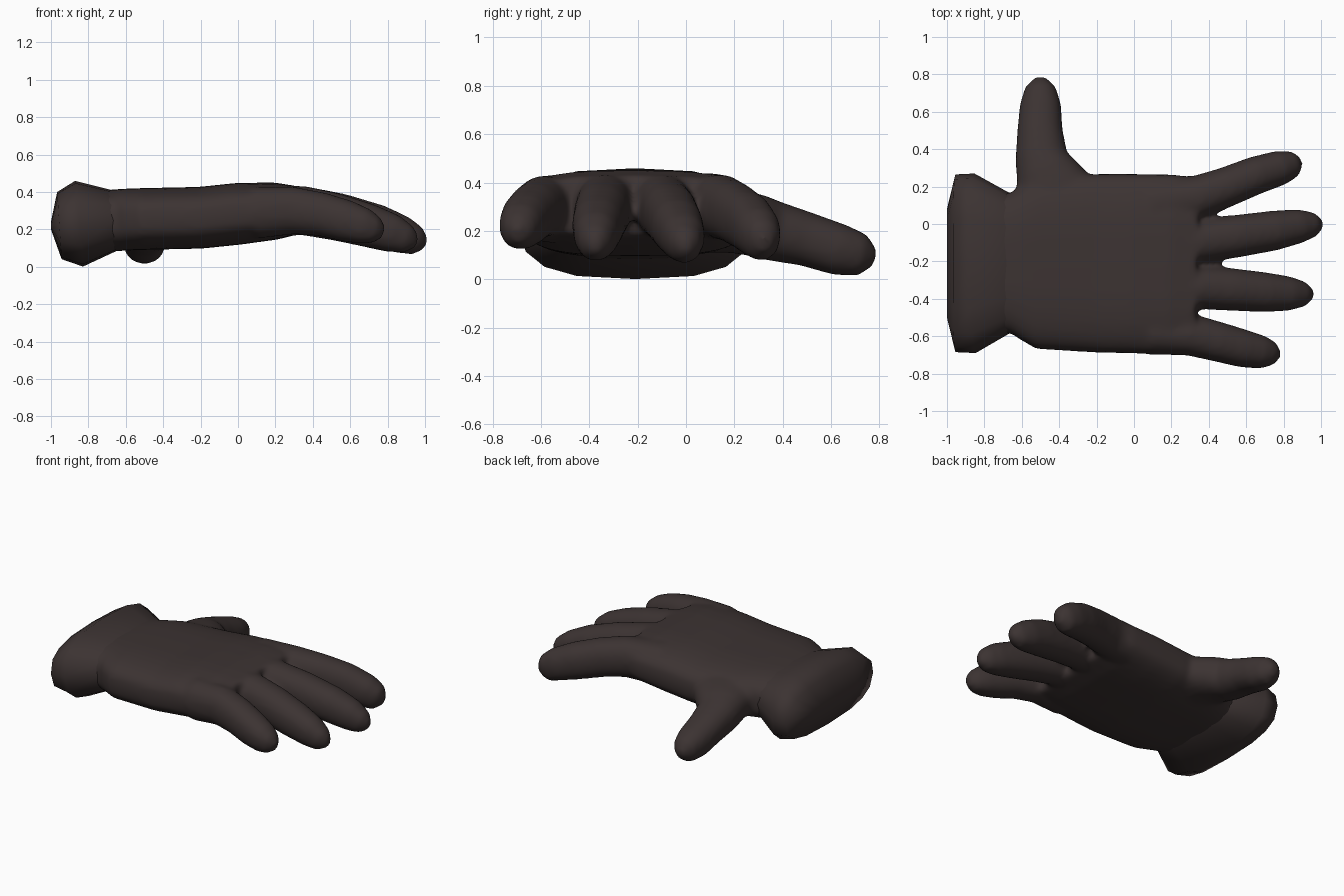
import bpy, bmesh, math
from mathutils import Vector

fabric = bpy.data.materials.new("dark brown fabric")
fabric.diffuse_color = (0.045, 0.033, 0.032, 1)


def loft(bm, sections, sides, power):
    """Closed tube through (x, y, z, half width, half height) sections."""
    pts = [Vector(s[:3]) for s in sections]
    rings = []
    for i, s in enumerate(sections):
        t = (pts[min(i + 1, len(pts) - 1)] - pts[max(i - 1, 0)]).normalized()
        side = t.cross(Vector((0, 0, 1))).normalized()
        up = side.cross(t)
        ring = []
        for k in range(sides):
            a = 2 * math.pi * k / sides
            c, d = math.cos(a), math.sin(a)
            u = math.copysign(abs(c) ** (2 / power), c) * s[3]
            v = math.copysign(abs(d) ** (2 / power), d) * s[4]
            ring.append(bm.verts.new(pts[i] + side * u + up * v))
        rings.append(ring)
    for r, q in zip(rings, rings[1:]):
        for k in range(sides):
            j = (k + 1) % sides
            bm.faces.new((r[k], r[j], q[j], q[k]))
    bm.faces.new(rings[0][::-1])
    bm.faces.new(rings[-1])


def make_object(name, bm):
    bmesh.ops.recalc_face_normals(bm, faces=bm.faces)
    for f in bm.faces:
        f.smooth = True
    me = bpy.data.meshes.new(name)
    bm.to_mesh(me)
    bm.free()
    me.materials.append(fabric)
    ob = bpy.data.objects.new(name, me)
    bpy.context.collection.objects.link(ob)
    return ob


hand = bmesh.new()

# palm
loft(hand, [(-.74, -.21, .245, .37, .16), (-.66, -.21, .248, .375, .165),
            (-.60, -.208, .252, .41, .165), (-.52, -.213, .255, .455, .165),
            (-.2, -.21, .262, .478, .165), (0, -.212, .283, .48, .165),
            (.2, -.217, .298, .482, .153), (.34, -.22, .303, .465, .125)], 32, 3)

# index, middle, ring and little fingers, curling down at the tips
loft(hand, [(.1, .10, .30, .14, .14), (.35, .145, .30, .117, .132),
            (.5, .2, .275, .107, .127), (.65, .26, .235, .102, .122),
            (.78, .30, .19, .094, .107), (.85, .32, .155, .072, .087),
            (.892, .33, .14, .025, .03)], 20, 2.2)
loft(hand, [(.1, -.11, .30, .13, .14), (.35, -.095, .30, .117, .132),
            (.55, -.065, .265, .114, .127), (.75, -.035, .215, .107, .117),
            (.88, -.012, .17, .092, .102), (.96, -.003, .137, .067, .077),
            (1.006, 0, .12, .025, .03)], 20, 2.2)
loft(hand, [(.1, -.34, .30, .13, .14), (.35, -.338, .30, .117, .132),
            (.52, -.35, .267, .114, .127), (.7, -.365, .22, .107, .117),
            (.83, -.372, .178, .092, .102), (.91, -.375, .145, .067, .077),
            (.958, -.375, .128, .025, .03)], 20, 2.2)
loft(hand, [(.1, -.57, .29, .13, .14), (.3, -.592, .30, .112, .127),
            (.45, -.63, .28, .107, .117), (.58, -.665, .245, .102, .112),
            (.68, -.685, .215, .09, .097), (.74, -.692, .195, .067, .072),
            (.78, -.695, .185, .025, .03)], 20, 2.2)

# thumb, with a wide base blending into the palm
loft(hand, [(-.42, .05, .25, .23, .14), (-.43, .2, .24, .215, .132),
            (-.47, .28, .225, .168, .13), (-.495, .36, .20, .14, .125),
            (-.503, .5, .165, .122, .112), (-.50, .64, .12, .11, .107),
            (-.50, .73, .1, .083, .087), (-.50, .783, .09, .03, .035)], 20, 2.2)

# fuse palm and fingers into one soft skin
glove = make_object("glove_hand", hand)
fuse = glove.modifiers.new("fuse", 'REMESH')
fuse.mode = 'VOXEL'
fuse.voxel_size = 0.017
fuse.use_smooth_shade = True
soft = glove.modifiers.new("soften", 'SMOOTH')
soft.factor = 0.5
soft.iterations = 8

# flared cuff with a shallow closed end
cuff = bmesh.new()
loft(cuff, [(-1, -.21, .22, .29, .02), (-.955, -.21, .22, .475, .18),
            (-.85, -.21, .23, .48, .23), (-.67, -.208, .246, .378, .166),
            (-.58, -.208, .25, .35, .14)], 16, 2.8)
make_object("cuff", cuff)
